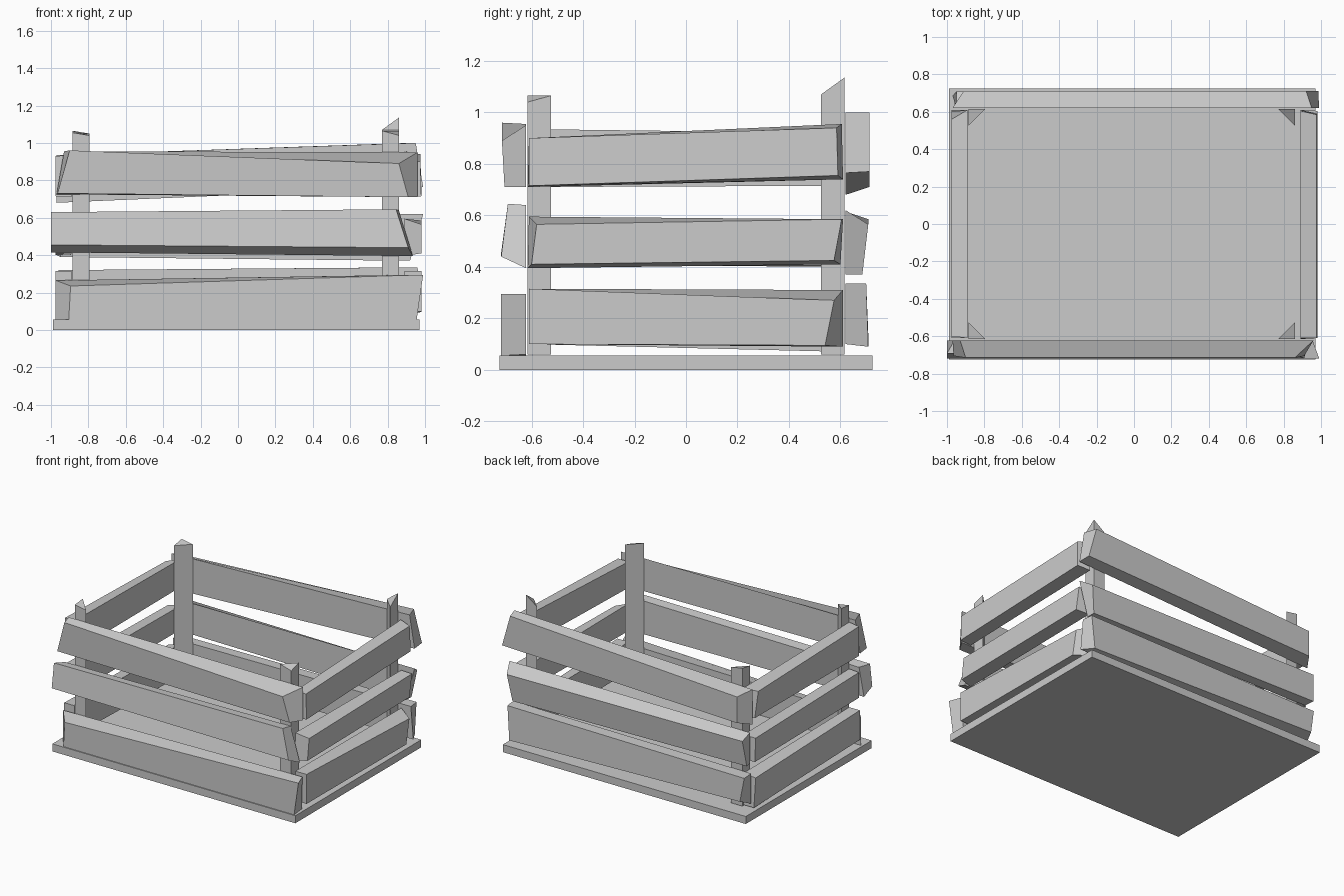
import bpy


def make(name, verts, faces):
    me = bpy.data.meshes.new(name)
    me.from_pydata(verts, [], faces)
    me.update()
    ob = bpy.data.objects.new(name, me)
    bpy.context.collection.objects.link(ob)
    # consistent outward normals
    import bmesh
    bm = bmesh.new()
    bm.from_mesh(me)
    bmesh.ops.recalc_face_normals(bm, faces=bm.faces)
    bm.to_mesh(me)
    bm.free()
    return ob


BOX = [(0, 1, 2, 3), (4, 5, 6, 7), (0, 1, 5, 4), (1, 2, 6, 5), (2, 3, 7, 6), (3, 0, 4, 7)]


def slat(name, axis, depths, outer, inner):
    """Rough board: outer and inner quads as (u, z) from bottom min-u, bottom max-u,
    top max-u, top min-u. depths = outer bottom, outer top, inner."""
    ob, ot, i = depths
    pts = [(u, d, z) for (u, z), d in zip(outer + inner, (ob, ob, ot, ot, i, i, i, i))]
    if axis == 'Y':
        pts = [(d, u, z) for u, d, z in pts]
    return make(name, pts, BOX)


def post(name, x, y, z_corner, z_x, z_y):
    """Triangular corner post with a slanted cut at the top."""
    leg = 0.09
    ring = [(x, y), (x - leg if x > 0 else x + leg, y), (x, y - leg if y > 0 else y + leg)]
    v = [(a, b, 0.06) for a, b in ring]
    v += [(a, b, z) for (a, b), z in zip(ring, (z_corner, z_x, z_y))]
    return make(name, v, [(0, 1, 2), (3, 4, 5), (0, 1, 4, 3), (1, 2, 5, 4), (2, 0, 3, 5)])


# base panel
bpy.ops.mesh.primitive_cube_add(size=1, location=(-0.01, 0, 0.0275))
base = bpy.context.object
base.name = "base_panel"
base.scale = (1.96, 1.45, 0.055)

# corner posts
post("post_front_left", -0.885, -0.615, 1.055, 1.04, 1.065)
post("post_front_right", 0.86, -0.615, 1.04, 1.065, 1.065)
post("post_back_left", -0.885, 0.615, 1.065, 1.05, 1.05)
post("post_back_right", 0.86, 0.615, 1.135, 1.07, 1.07)

# front slats
slat("front_slat_top", 'X', (-0.705, -0.715, -0.622),
     [(-0.965, .73), (0.91, .71), (0.86, .89), (-0.90, .96)],
     [(-0.97, .725), (0.96, .71), (0.96, .95), (-0.93, .955)])
slat("front_slat_middle", 'X', (-0.718, -0.692, -0.622),
     [(-1.0, .455), (0.91, .44), (0.845, .645), (-1.0, .63)],
     [(-1.0, .415), (0.935, .395), (0.86, .64), (-0.96, .62)])
slat("front_slat_bottom", 'X', (-0.718, -0.718, -0.622),
     [(-0.905, .055), (0.955, .055), (0.99, .295), (-0.895, .235)],
     [(-0.975, .055), (0.95, .06), (0.955, .295), (-0.975, .265)])

# back slats
slat("back_slat_top", 'X', (0.712, 0.712, 0.62),
     [(-0.91, .71), (0.985, .77), (0.92, 1.0), (-0.91, .90)],
     [(-0.97, .68), (0.99, .765), (0.95, 1.0), (-0.97, .935)])
slat("back_slat_middle", 'X', (0.685, 0.708, 0.62),
     [(-0.97, .40), (0.92, .37), (0.95, .565), (-0.95, .585)],
     [(-0.95, .39), (0.92, .37), (0.99, .62), (-0.95, .615)])
slat("back_slat_bottom", 'X', (0.708, 0.70, 0.62),
     [(-0.93, .14), (0.93, .09), (0.95, .335), (-0.96, .315)],
     [(-0.96, .10), (0.98, .10), (0.96, .335), (-0.96, .32)])

# right slats
slat("right_slat_top", 'Y', (0.98, 0.975, 0.89),
     [(-0.61, .715), (0.59, .755), (0.585, .94), (-0.61, .90)],
     [(-0.615, .71), (0.61, .74), (0.605, .955), (-0.61, .90)])
slat("right_slat_middle", 'Y', (0.98, 0.98, 0.89),
     [(-0.60, .41), (0.575, .425), (0.605, .585), (-0.58, .565)],
     [(-0.615, .395), (0.60, .41), (0.61, .585), (-0.61, .595)])
slat("right_slat_bottom", 'Y', (0.98, 0.98, 0.89),
     [(-0.61, .10), (0.54, .095), (0.575, .27), (-0.61, .315)],
     [(-0.61, .10), (0.61, .09), (0.61, .31), (-0.61, .315)])

# left slats
slat("left_slat_top", 'Y', (-0.975, -0.975, -0.89),
     [(-0.60, .715), (0.60, .72), (0.56, .90), (-0.60, .93)],
     [(-0.61, .71), (0.61, .715), (0.61, .92), (-0.61, .935)])
slat("left_slat_middle", 'Y', (-0.975, -0.975, -0.89),
     [(-0.60, .41), (0.60, .40), (0.59, .57), (-0.60, .595)],
     [(-0.61, .405), (0.61, .405), (0.61, .58), (-0.61, .595)])
slat("left_slat_bottom", 'Y', (-0.975, -0.975, -0.89),
     [(-0.61, .10), (0.61, .07), (0.59, .28), (-0.61, .315)],
     [(-0.61, .10), (0.61, .07), (0.61, .30), (-0.61, .315)])
